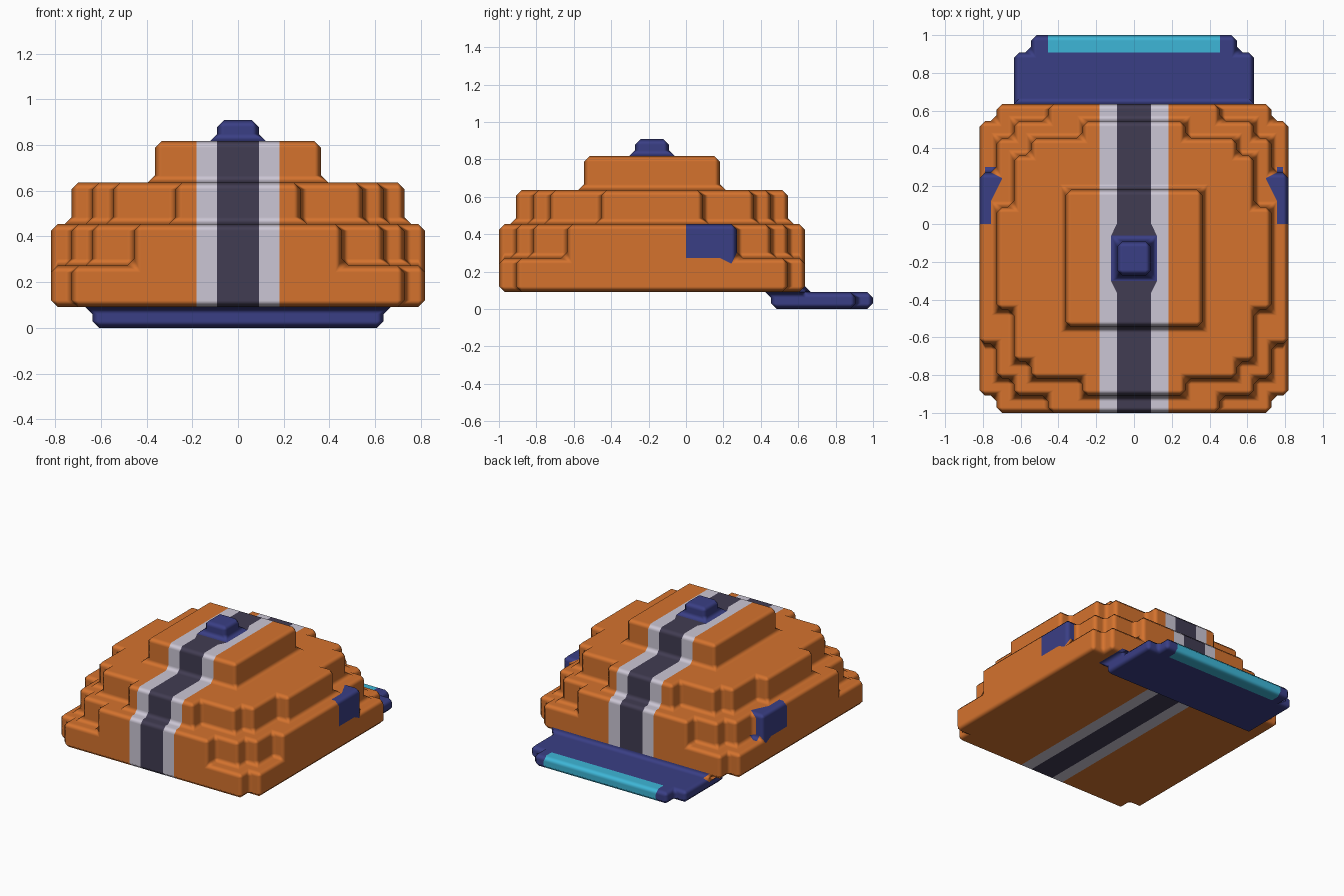
import bpy, bmesh, math

if "Cube" in bpy.data.objects:
    bpy.data.objects.remove(bpy.data.objects["Cube"])

U = 1 / 11          # size of one block
CY = -2             # crown centre along y, in blocks

# Each crown tier: bottom, top, and the overlapping boxes (half x, half y) forming its stepped outline
TIERS = [
    (1, 3, [(9, 8), (8, 9)]),
    (3, 5, [(9, 5), (8, 7), (7, 8), (5, 9)]),
    (5, 7, [(8, 3), (7, 6), (6, 7), (3, 8)]),
    (7, 9, [(4, 4)]),
]

# Order matters: bevels between two colours take the earlier one
COLOURS = [
    ("orange", (0.66, 0.17, 0.027)),
    ("pale_grey", (0.60, 0.565, 0.66)),
    ("dark_grey", (0.053, 0.045, 0.084)),
    ("cyan", (0.048, 0.47, 0.68)),
    ("navy", (0.042, 0.049, 0.235)),
]
ORANGE, PALE, DARK, CYAN, NAVY = range(5)

cells = {}


def fill(x0, x1, y0, y1, z0, z1, colour):
    """Fill a box of blocks; colour is a rule taking a block's centre."""
    for x in range(x0, x1):
        for y in range(y0, y1):
            for z in range(z0, z1):
                cells[x, y, z] = colour(x + 0.5, y + 0.5, z + 0.5)


def crown_colour(x, y, z):
    if abs(x) < 1:
        return DARK          # centre stripe
    if abs(x) < 2:
        return PALE          # stripe borders
    if abs(x) > 8 and 0 < y < 3 and 3 < z < 5:
        return NAVY          # side patches
    return ORANGE


def brim_colour(x, y, z):
    return CYAN if y > 10 and abs(x) < 5 else NAVY


def navy(x, y, z):
    return NAVY


# Crown
for z0, z1, boxes in TIERS:
    for hx, hy in boxes:
        fill(-hx, hx, CY - hy, CY + hy, z0, z1, crown_colour)
# Button
fill(-1, 1, CY - 1, CY + 1, 9, 10, navy)
# Brim
fill(-7, 7, 5, 10, 0, 1, brim_colour)
fill(-6, 6, 10, 11, 0, 1, brim_colour)

# Skin the outside of the blocks
bm = bmesh.new()
verts = {}


def vert(p):
    if p not in verts:
        verts[p] = bm.verts.new([c * U for c in p])
    return verts[p]


for cell, colour in cells.items():
    for axis in range(3):
        for side in (0, 1):
            near = list(cell)
            near[axis] += 1 if side else -1
            if tuple(near) in cells:
                continue
            a, b = (axis + 1) % 3, (axis + 2) % 3
            corners = []
            for da, db in ((0, 0), (1, 0), (1, 1), (0, 1)):
                p = list(cell)
                p[axis] += side
                p[a] += da
                p[b] += db
                corners.append(vert(tuple(p)))
            face = bm.faces.new(corners if side else corners[::-1])
            face.material_index = colour

# Merge flat areas of one colour
bmesh.ops.dissolve_limit(bm, angle_limit=math.radians(1), verts=bm.verts[:],
                         edges=bm.edges[:], delimit={'MATERIAL'})
for face in bm.faces:
    face.smooth = True

mesh = bpy.data.meshes.new("cap")
bm.to_mesh(mesh)
bm.free()
for name, rgb in COLOURS:
    mat = bpy.data.materials.new(name)
    mat.diffuse_color = (*rgb, 1)
    mat.use_nodes = True
    mat.node_tree.nodes["Principled BSDF"].inputs["Base Color"].default_value = mat.diffuse_color
    mesh.materials.append(mat)
cap = bpy.data.objects.new("cap", mesh)
bpy.context.collection.objects.link(cap)

# Soft edges, both outer and inner
bevel = cap.modifiers.new("soft_edges", 'BEVEL')
bevel.width = 0.03
bevel.segments = 1
bevel.limit_method = 'ANGLE'
bevel.angle_limit = math.radians(30)
bevel.use_clamp_overlap = False
bevel.harden_normals = True
